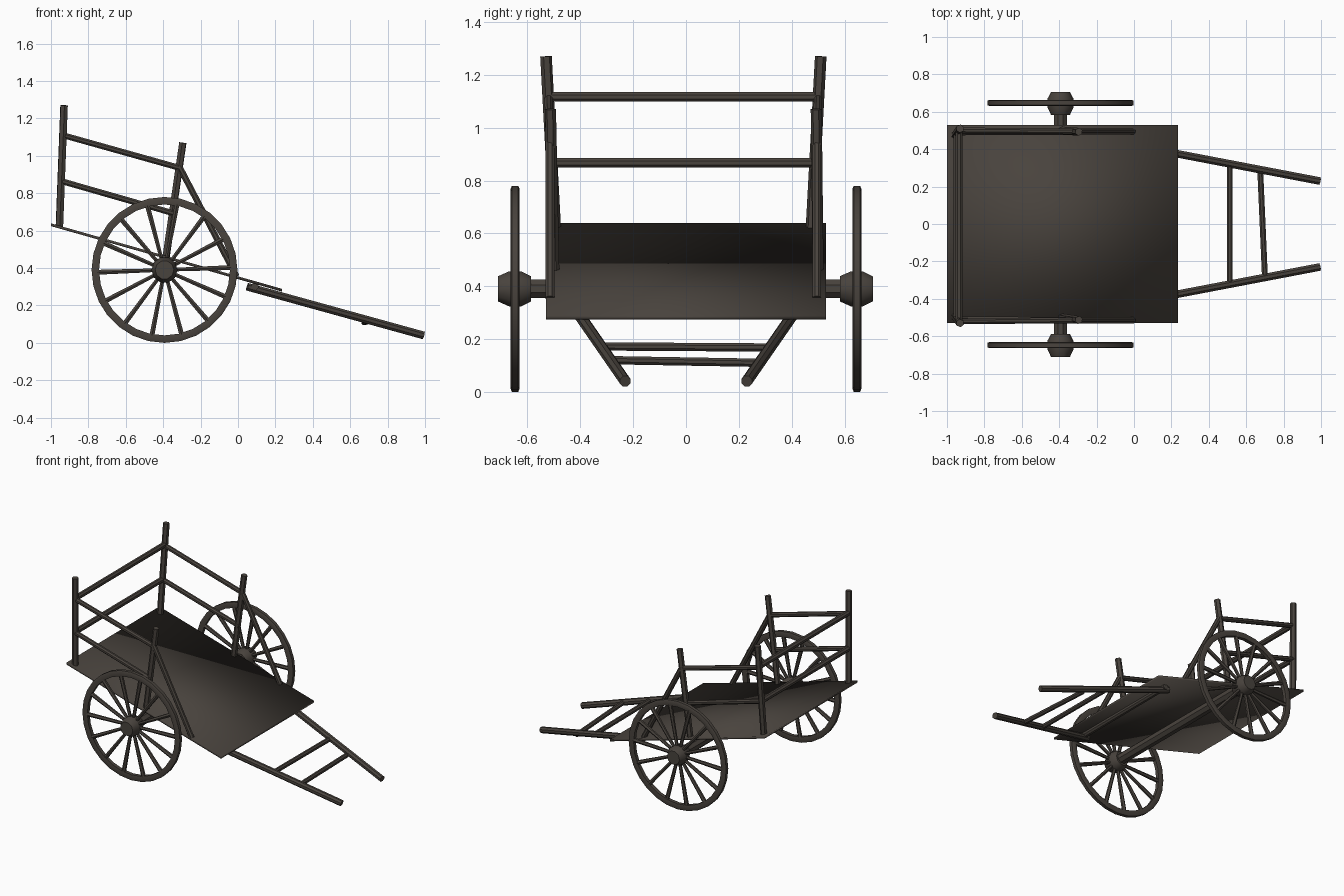
import bpy, bmesh, math
from mathutils import Vector, Matrix

if "Cube" in bpy.data.objects:
    bpy.data.objects.remove(bpy.data.objects["Cube"])

wood = bpy.data.materials.new("dark wood")
wood.diffuse_color = (0.066, 0.056, 0.047, 1)
wood.use_nodes = True
wood.node_tree.nodes["Principled BSDF"].inputs["Base Color"].default_value = wood.diffuse_color


def finish(name, bm, angle=40):
    bmesh.ops.recalc_face_normals(bm, faces=bm.faces[:])
    me = bpy.data.meshes.new(name)
    bm.to_mesh(me)
    bm.free()
    me.materials.append(wood)
    ob = bpy.data.objects.new(name, me)
    bpy.context.collection.objects.link(ob)
    bpy.ops.object.select_all(action='DESELECT')
    ob.select_set(True)
    bpy.context.view_layer.objects.active = ob
    bpy.ops.object.shade_smooth_by_angle(angle=math.radians(angle))
    return ob


def add_rod(bm, a, b, r1, r2=None, sides=8):
    a, b = Vector(a), Vector(b)
    d = b - a
    rot = d.to_track_quat('Z', 'Y').to_matrix().to_4x4()
    spin = Matrix.Rotation(math.pi / sides, 4, 'Z')
    bmesh.ops.create_cone(bm, cap_ends=True, segments=sides, radius1=r1,
                          radius2=r1 if r2 is None else r2, depth=d.length,
                          matrix=Matrix.Translation((a + b) / 2) @ rot @ spin)


def rod(name, a, b, r, sides=8):
    bm = bmesh.new()
    add_rod(bm, a, b, r, sides=sides)
    return finish(name, bm)


def add_lathe(bm, profile, centre, segs, closed):
    # profile of (radius, offset along y), spun about the y axis
    rings = []
    for i in range(segs):
        t = 2 * math.pi * i / segs
        rings.append([bm.verts.new((centre[0] + r * math.cos(t), centre[1] + y,
                                    centre[2] + r * math.sin(t))) for r, y in profile])
    n = len(profile)
    for i in range(segs):
        p, q = rings[i], rings[(i + 1) % segs]
        for j in range(n if closed else n - 1):
            k = (j + 1) % n
            bm.faces.new((p[j], p[k], q[k], q[j]))
    if not closed:
        bm.faces.new([r[0] for r in rings])
        bm.faces.new([r[-1] for r in rings])


# sloping bed: thin board, smooth all round
bm = bmesh.new()
bmesh.ops.create_cube(bm, size=1)
for v in bm.verts:
    x = -1.0 if v.co.x < 0 else 0.235
    z = 0.635 if v.co.x < 0 else 0.285
    v.co = Vector((x, math.copysign(0.53, v.co.y), z + (0.004 if v.co.z > 0 else -0.011)))
finish("bed", bm, 180)

# axle
CX, CZ, R, WY = -0.393, 0.39, 0.39, 0.647
rod("axle", (CX, -0.6, CZ), (CX, 0.6, CZ), 0.038)

for s, side in ((-1, "right"), (1, "left")):
    # wheel rim
    c = (CX, s * WY, CZ)
    bm = bmesh.new()
    add_lathe(bm, [(R, -0.012), (R, 0.012), (R - 0.012, 0.017), (R - 0.04, 0.013),
                   (R - 0.04, -0.013), (R - 0.012, -0.017)], c, 28, True)
    finish(side + "_wheel_rim", bm)
    # hub
    bm = bmesh.new()
    add_lathe(bm, [(0.05, -0.065), (0.07, -0.022), (0.07, 0.022), (0.05, 0.06)], c, 10, False)
    finish(side + "_hub", bm)
    # spokes
    bm = bmesh.new()
    for i in range(14):
        t = math.radians(2) + 2 * math.pi * i / 14
        d = Vector((math.cos(t), 0, math.sin(t)))
        add_rod(bm, Vector(c) + d * 0.05, Vector(c) + d * 0.36, 0.011, 0.015, 6)
    finish(side + "_spokes", bm)

    # posts, leaning slightly outward
    o = -0.01
    rod(side + "_back_post", (-0.955, s * 0.485 + o, 0.62), (-0.93, s * 0.52 + o, 1.27), 0.022, 6)
    rod(side + "_front_post", (-0.385, s * 0.50, 0.455), (-0.295, s * 0.503 + o, 1.07), 0.021, 6)
    # diagonal brace
    rod(side + "_brace", (-0.315, s * 0.505 + o, 0.945), (-0.008, s * 0.505 + o, 0.355), 0.018)
    # side rails
    rod(side + "_upper_rail", (-0.935, s * 0.51 + o, 1.11), (-0.31, s * 0.505 + o, 0.935), 0.017)
    rod(side + "_lower_rail", (-0.945, s * 0.50 + o, 0.865), (-0.335, s * 0.503 + o, 0.69), 0.017)
    # pulling shaft
    rod(side + "_shaft", (0.05, s * 0.41, 0.30), (0.992, s * 0.23, 0.04), 0.022)

# back rails
rod("upper_back_rail", (-0.936, -0.52, 1.117), (-0.936, 0.50, 1.117), 0.02)
rod("lower_back_rail", (-0.946, -0.51, 0.867), (-0.946, 0.49, 0.867), 0.02)

# cross bars between the shafts and under the bed
rod("inner_cross_bar", (0.512, -0.32, 0.172), (0.512, 0.32, 0.168), 0.017)
rod("outer_cross_bar", (0.70, -0.285, 0.12), (0.675, 0.285, 0.11), 0.017)
rod("under_beam", (0.09, -0.43, 0.302), (0.09, 0.43, 0.302), 0.02)
